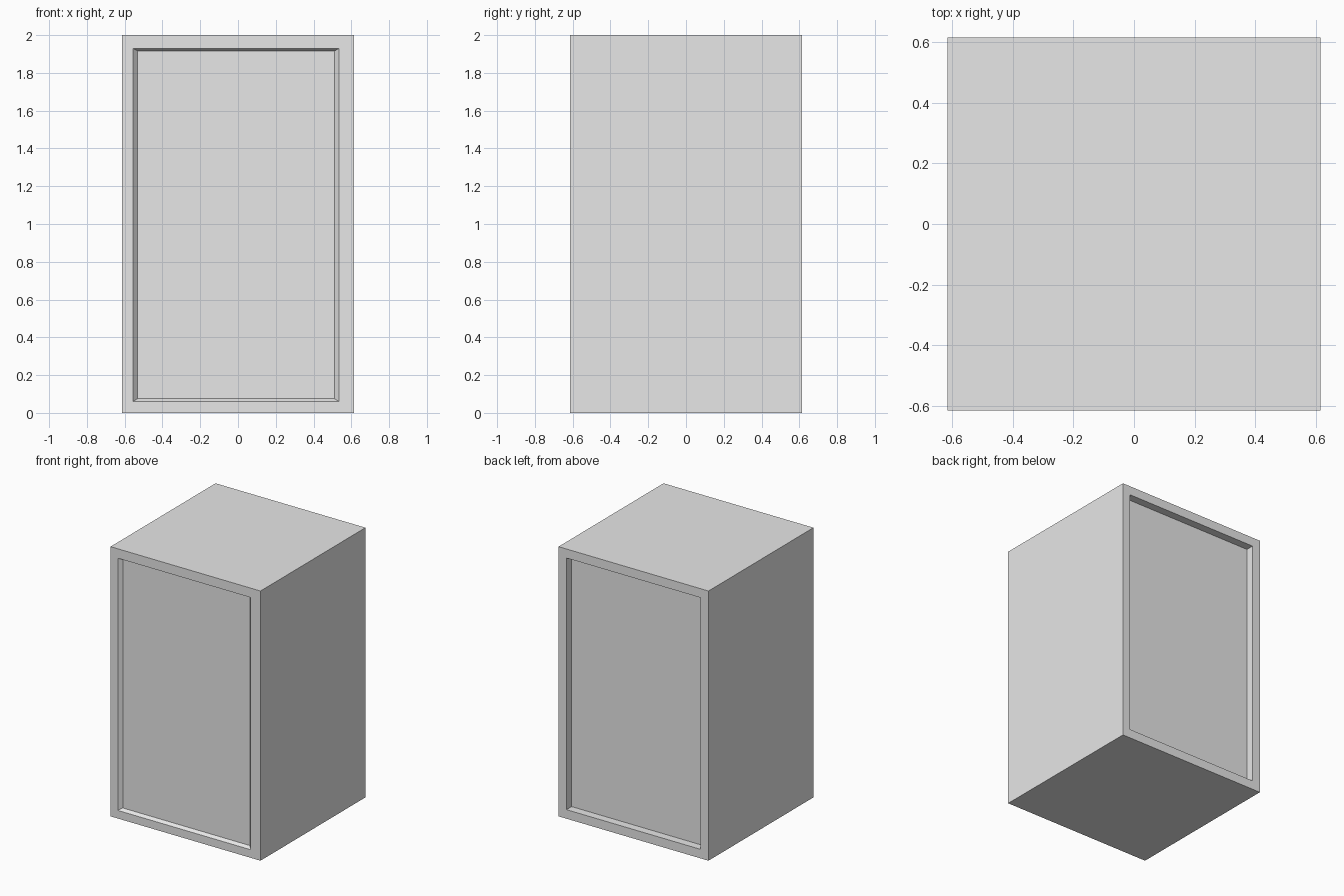
import bpy
import bmesh
from mathutils import Matrix

default_cube = bpy.data.objects.get("Cube")
if default_cube:
    bpy.data.objects.remove(default_cube, do_unlink=True)

HALF, HEIGHT = 0.615, 2.0

grey = bpy.data.materials.new("light grey")
grey.use_nodes = True
colour = (0.8, 0.8, 0.8, 1.0)
grey.diffuse_color = colour
grey.node_tree.nodes["Principled BSDF"].inputs["Base Color"].default_value = colour


def inset_to(bm, face, left, right, bottom, top, y):
    """Inset a face and fit its inner loop to a rectangle at depth y."""
    bmesh.ops.inset_individual(bm, faces=[face], thickness=0.01)
    centre = face.calc_center_median()
    for v in face.verts:
        v.co = (right if v.co.x > centre.x else left, y,
                top if v.co.z > centre.z else bottom)


# Cabinet body
bm = bmesh.new()
bmesh.ops.create_cube(bm, size=1, matrix=Matrix.Translation((0, 0, HEIGHT / 2))
                      @ Matrix.Diagonal((2 * HALF, 2 * HALF, HEIGHT, 1)))
bm.normal_update()
front = min(bm.faces, key=lambda f: f.calc_center_median().y)
back = max(bm.faces, key=lambda f: f.calc_center_median().y)

# Front door panel, shallow with sloping sides
inset_to(bm, front, -0.555, 0.535, 0.06, 1.93, -HALF)
inset_to(bm, front, -0.532, 0.511, 0.075, 1.916, -HALF + 0.025)

# Back panel, deeper with straight sides
for depth in (0, 0.06):
    inset_to(bm, back, -0.55, 0.55, 0.067, 1.933, HALF - depth)

bmesh.ops.recalc_face_normals(bm, faces=bm.faces)
mesh = bpy.data.meshes.new("cabinet_body")
bm.to_mesh(mesh)
bm.free()
mesh.materials.append(grey)
cabinet = bpy.data.objects.new("cabinet_body", mesh)
bpy.context.collection.objects.link(cabinet)
